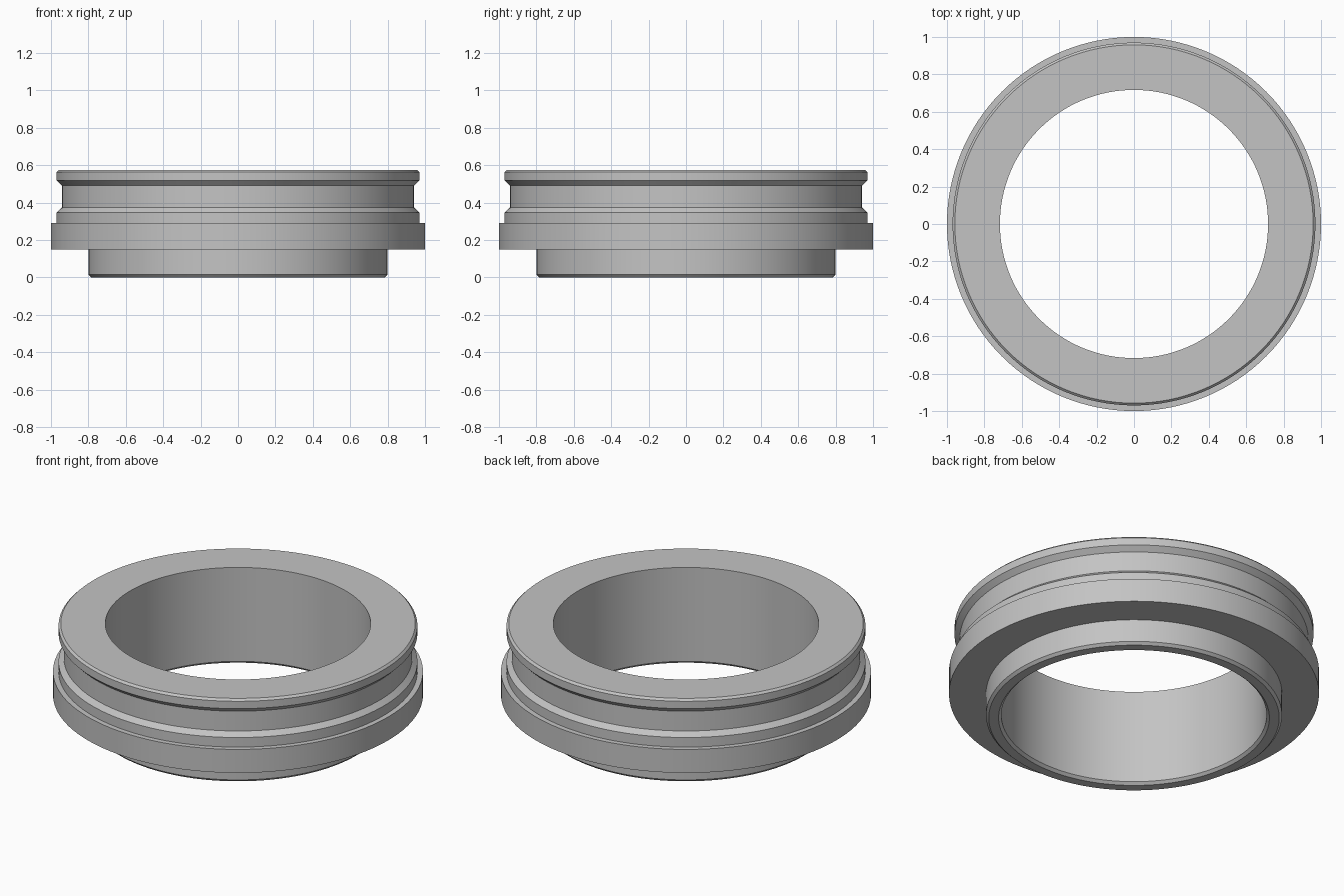
import bpy
import bmesh
import math

SEGMENTS = 128

cube = bpy.data.objects.get("Cube")
if cube:
    bpy.data.objects.remove(cube, do_unlink=True)

# Single plain grey
grey = bpy.data.materials.new("plain grey")
grey.use_nodes = True
colour = (0.55, 0.55, 0.55, 1)
grey.diffuse_color = colour
grey.node_tree.nodes["Principled BSDF"].inputs["Base Color"].default_value = colour

# Closed cross-section as (radius, height), from the bottom up the outside
profile = [
    (0.732, 0), (0.785, 0), (0.80, 0.015),         # spigot with chamfered lip
    (0.80, 0.15), (1, 0.15), (1, 0.29),            # wide flange
    (0.97, 0.29), (0.97, 0.347), (0.942, 0.373),   # shoulder
    (0.942, 0.491), (0.97, 0.519),                 # groove
    (0.97, 0.563), (0.958, 0.575),                 # top lip
    (0.717, 0.575), (0.717, 0.015),                # bore
]


def lathe(name, section, material):
    """Spin a closed section around z."""
    bm = bmesh.new()
    verts = [bm.verts.new((r, 0, z)) for r, z in section]
    edges = [bm.edges.new((a, b)) for a, b in zip(verts, verts[1:] + verts[:1])]
    bmesh.ops.spin(bm, geom=verts + edges, cent=(0, 0, 0), axis=(0, 0, 1),
                   angle=math.tau, steps=SEGMENTS)
    bmesh.ops.remove_doubles(bm, verts=bm.verts, dist=0.0001)
    bmesh.ops.recalc_face_normals(bm, faces=bm.faces)
    mesh = bpy.data.meshes.new(name)
    bm.to_mesh(mesh)
    bm.free()
    mesh.materials.append(material)
    obj = bpy.data.objects.new(name, mesh)
    bpy.context.collection.objects.link(obj)
    return obj


ring = lathe("grooved_flange_ring", profile, grey)
bpy.ops.object.select_all(action="DESELECT")
ring.select_set(True)
bpy.context.view_layer.objects.active = ring
bpy.ops.object.shade_smooth_by_angle(angle=math.radians(25))
